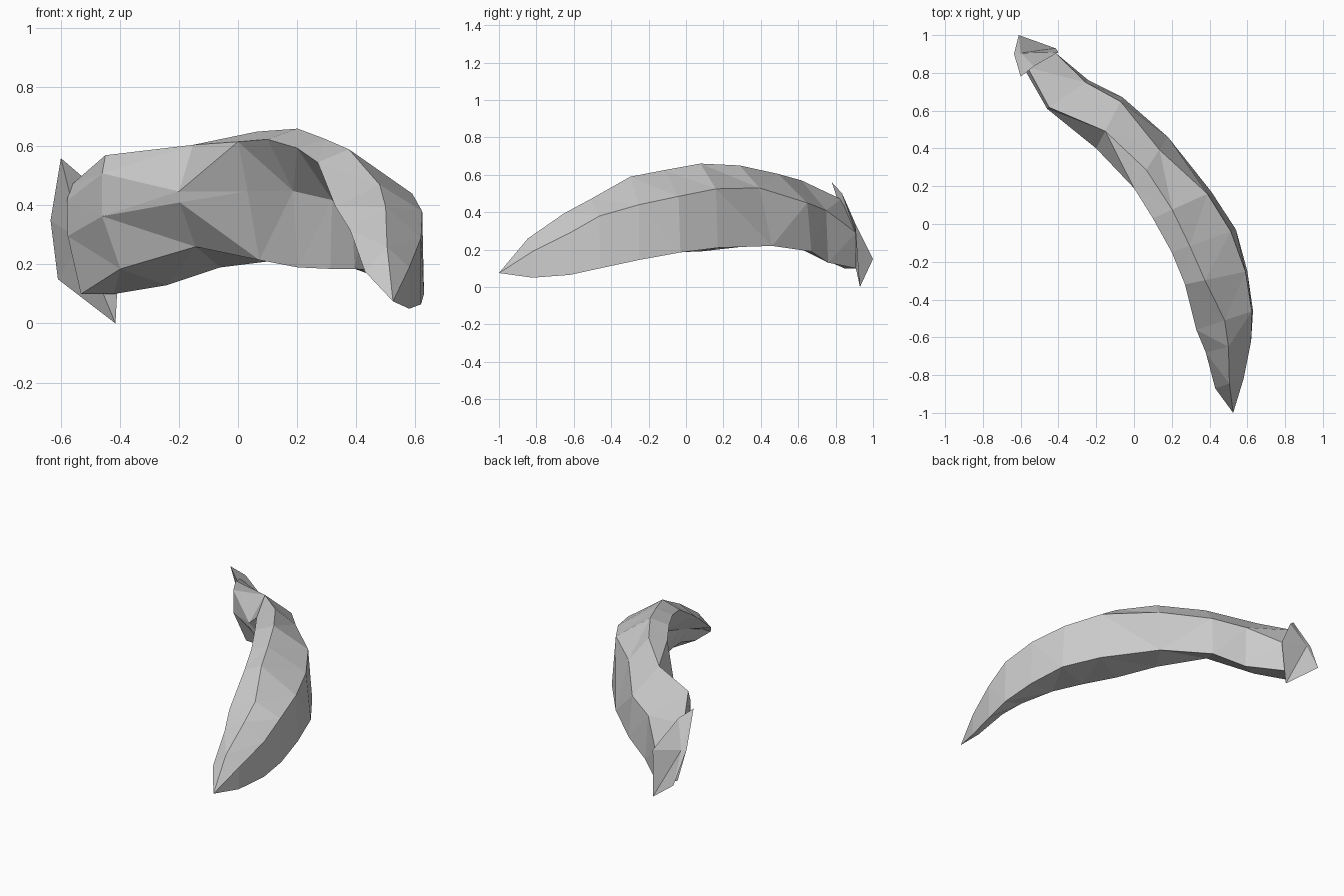
import bpy, bmesh

if "Cube" in bpy.data.objects:
    bpy.data.objects.remove(bpy.data.objects["Cube"])


def make_object(name, bm):
    bmesh.ops.recalc_face_normals(bm, faces=bm.faces)
    mesh = bpy.data.meshes.new(name)
    bm.to_mesh(mesh)
    bm.free()
    obj = bpy.data.objects.new(name, mesh)
    bpy.context.collection.objects.link(obj)
    return obj


# Curved body: inner x,y, outer x,y, bottom z, top z, keel position and z,
# ridge position, inner lip height, hollow position, shoulder position and z
stations = [
    (-.58, .82, -.42, .91, .10, .47, .30, .10, .10, .85, .02, 1, .29),
    (-.46, .61, -.24, .76, .13, .57, .28, .185, .05, .86, .00, .93, .41),
    (-.20, .40, -.06, .67, .19, .605, .40, .26, .34, .62, .02, .92, .45),
    (.00, .19, .18, .46, .22, .65, .40, .215, .36, .92, .18, .75, .53),
    (.10, .03, .41, .17, .21, .66, .33, .19, .33, .92, .28, .93, .525),
    (.20, -.15, .54, -.03, .185, .625, .33, .185, .28, .93, .35, .92, .485),
    (.27, -.32, .60, -.25, .145, .59, .38, .185, .32, .90, .35, .97, .44),
    (.33, -.56, .63, -.46, .10, .47, .40, .18, .50, .80, .30, .98, .38),
    (.38, -.68, .62, -.62, .065, .395, .45, .15, .50, .76, .30, 1, .29),
    (.43, -.87, .58, -.82, .05, .26, .60, .08, .50, .60, .35, 1, .19),
]

bm = bmesh.new()
rings = []
for (ix, iy, ox, oy, low, high, keel, keel_z,
     ridge, lip, hollow, shoulder, shoulder_z) in stations:
    tall = high - low
    # Six-sided section: fraction across, height
    section = [(0, low + tall * lip), (ridge, high), (shoulder, shoulder_z),
               (1, low), (keel, keel_z), (hollow, low + tall * .53)]
    rings.append([bm.verts.new((ix + (ox - ix) * t, iy + (oy - iy) * t, z))
                  for t, z in section])
for a, b in zip(rings, rings[1:]):
    for i in range(6):
        j = (i + 1) % 6
        bm.faces.new((a[i], a[j], b[j], b[i]))
bm.faces.new(rings[0])
tip = bm.verts.new((.525, -1, .075))
for i in range(6):
    bm.faces.new((rings[-1][i], rings[-1][(i + 1) % 6], tip))
bmesh.ops.triangulate(bm, faces=bm.faces[:])
make_object("curved_body", bm)

# Angular end cap: folded outer plate closed by a fan towards the body
rim = [(-.60, .78, .56), (-.53, .835, .50), (-.40, .91, .29),
       (-.415, .93, 0), (-.61, 1, .15), (-.635, .90, .35)]
bm = bmesh.new()
r = [bm.verts.new(p) for p in rim]
fold = bm.verts.new((-.60, .905, .34))
root = bm.verts.new((-.53, .87, .28))
for i in range(6):
    j = (i + 1) % 6
    bm.faces.new((r[i], r[j], fold))
    bm.faces.new((r[j], r[i], root))
make_object("end_cap", bm)
